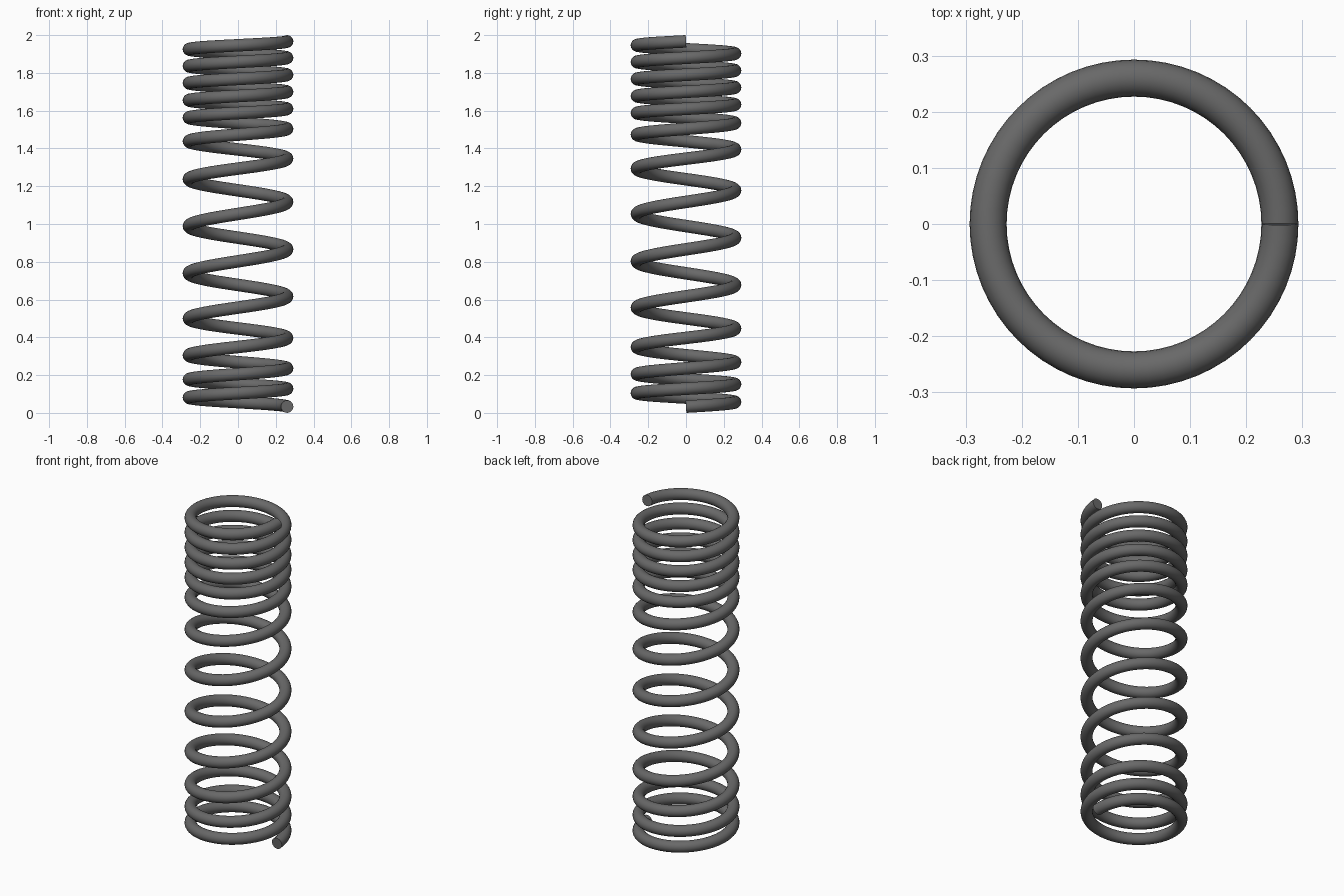
import bpy, bmesh
from math import sin, cos, pi, radians
from mathutils import Vector

if "Cube" in bpy.data.objects:
    bpy.data.objects.remove(bpy.data.objects["Cube"])

COIL_RADIUS = 0.26
WIRE_RADIUS = 0.033
STEPS = 32      # rings per half turn
SIDES = 20      # sides of the wire

# Wire height at every half turn: close coils at the ends, open in the middle
HEIGHTS = [0.033, 0.081, 0.128, 0.177, 0.236, 0.305, 0.397, 0.5, 0.617,
           0.739, 0.866, 0.989, 1.117, 1.237, 1.346, 1.438, 1.504, 1.563,
           1.61, 1.655, 1.7, 1.746, 1.79, 1.836, 1.88, 1.925, 1.967]


def height(i):
    """Smooth height between the half-turn marks."""
    k = min(i // STEPS, len(HEIGHTS) - 2)
    t = i / STEPS - k
    b, c = HEIGHTS[k], HEIGHTS[k + 1]
    a = HEIGHTS[k - 1] if k > 0 else 2 * b - c
    d = HEIGHTS[k + 2] if k + 2 < len(HEIGHTS) else 2 * c - b
    return b + t / 2 * (c - a + t * (2 * a - 5 * b + 4 * c - d
                                     + t * (3 * (b - c) + d - a)))


# Dark steel material
steel = bpy.data.materials.new("dark_steel")
steel.use_nodes = True
colour = (0.14, 0.14, 0.14, 1)
steel.diffuse_color = colour
steel.node_tree.nodes["Principled BSDF"].inputs["Base Color"].default_value = colour

# Sweep a round wire along the helix
bm = bmesh.new()
last = (len(HEIGHTS) - 1) * STEPS
rings = []
for i in range(last + 1):
    angle = pi * i / STEPS
    radial = Vector((cos(angle), sin(angle), 0))
    lo, hi = max(i - 1, 0), min(i + 1, last)
    rise = (height(hi) - height(lo)) / (hi - lo) * STEPS / pi
    tangent = Vector((-sin(angle), cos(angle), rise / COIL_RADIUS)).normalized()
    up = radial.cross(tangent)
    centre = radial * COIL_RADIUS + Vector((0, 0, height(i)))
    rings.append([bm.verts.new(centre + WIRE_RADIUS * (radial * cos(a) + up * sin(a)))
                  for a in (2 * pi * s / SIDES for s in range(SIDES))])

for r, q in zip(rings, rings[1:]):
    for s in range(SIDES):
        n = (s + 1) % SIDES
        bm.faces.new((r[s], r[n], q[n], q[s]))

# Flat cut ends
bm.faces.new(rings[0])
bm.faces.new(rings[-1])
bmesh.ops.recalc_face_normals(bm, faces=bm.faces)

mesh = bpy.data.meshes.new("coil_spring")
bm.to_mesh(mesh)
bm.free()
mesh.materials.append(steel)
spring = bpy.data.objects.new("coil_spring", mesh)
bpy.context.collection.objects.link(spring)

# Smooth wire with sharp end caps
bpy.ops.object.select_all(action="DESELECT")
spring.select_set(True)
bpy.context.view_layer.objects.active = spring
bpy.ops.object.shade_smooth_by_angle(angle=radians(40))
